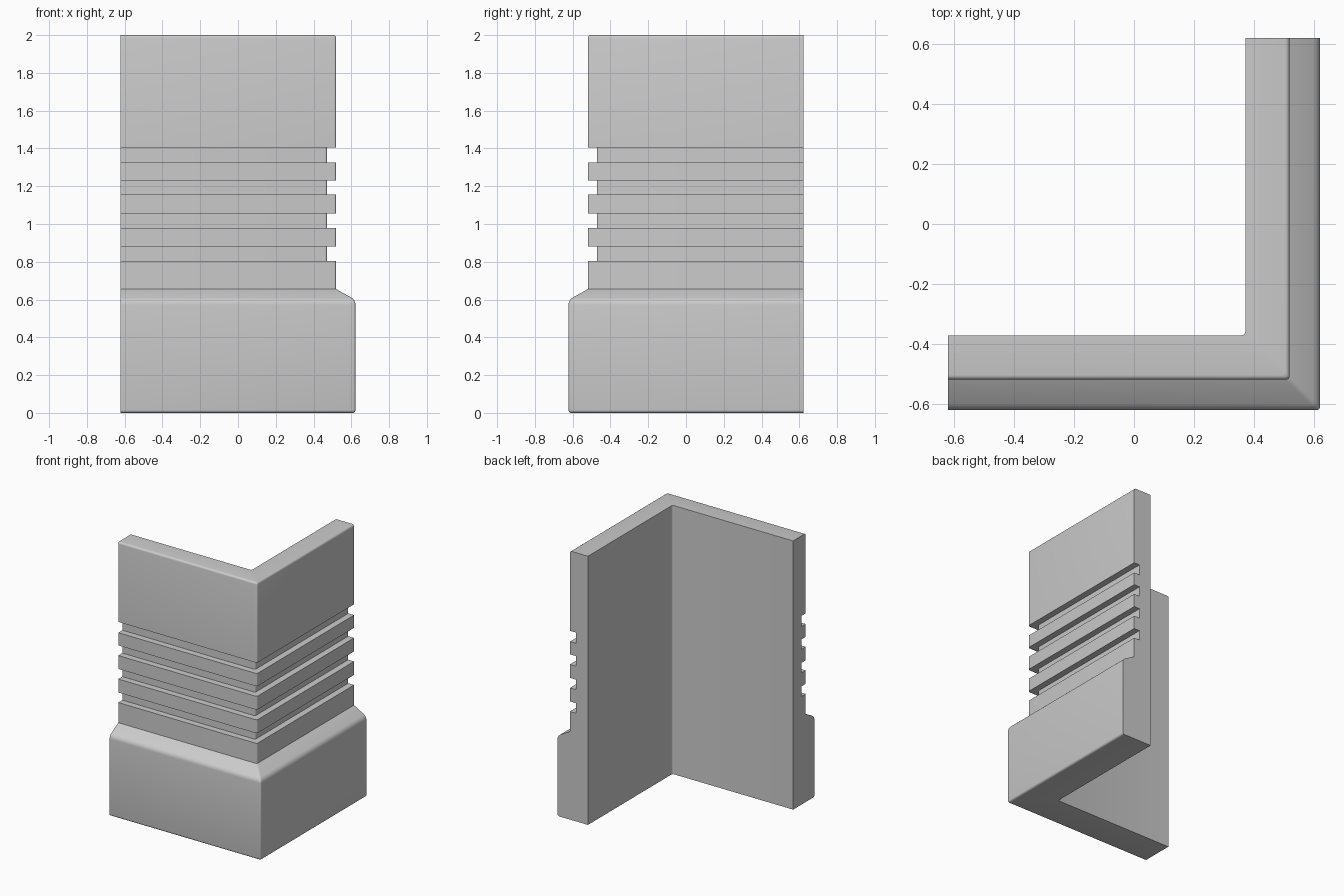
import bpy, bmesh, math

if "Cube" in bpy.data.objects:
    bpy.data.objects.remove(bpy.data.objects["Cube"])

HALF = 0.622                            # half extent of the footprint
INNER, GROOVE, FACE, BASE = 0.372, 0.472, 0.52, HALF
CORNER_R = 0.012                        # small rounding of the vertical corner


def arc(cx, cz, r, a0, a1, n=4):
    """Points of a rounded profile corner."""
    return [(cx + r * math.cos(math.radians(a0 + (a1 - a0) * i / n)),
             cz + r * math.sin(math.radians(a0 + (a1 - a0) * i / n)))
            for i in range(n + 1)]


# Wall cross-section (outward distance, height), from inner bottom to inner top
profile = [(INNER, 0.0)]
profile += arc(BASE - 0.015, 0.015, 0.015, -90, 0)          # bottom edge
profile += arc(BASE - 0.045, 0.572, 0.045, 0, 54)           # plinth shoulder
profile += [(FACE, 0.655)]
for z0, z1 in ((0.805, 0.88), (0.98, 1.055), (1.155, 1.23), (1.325, 1.405)):
    profile += [(FACE, z0), (GROOVE, z0), (GROOVE, z1), (FACE, z1)]
profile += arc(FACE - 0.015, 1.985, 0.015, 0, 90)           # top edge
profile += [(INNER, 2.0)]


def path(d):
    """L-shaped run at outward distance d: front leg, rounded corner, right leg."""
    c = d - CORNER_R
    return [(-HALF, -d)] + arc(c, -c, CORNER_R, -90, 0) + [(d, HALF)]


# Corner trim: sweep the cross-section round the L
bm = bmesh.new()
rows = [[bm.verts.new((x, y, z)) for x, y in path(d)] for d, z in profile]
for i, row in enumerate(rows):
    nxt = rows[(i + 1) % len(rows)]
    for j in range(len(row) - 1):
        bm.faces.new((row[j], row[j + 1], nxt[j + 1], nxt[j]))
for end in (0, -1):
    bm.faces.new([row[end] for row in rows])
bmesh.ops.recalc_face_normals(bm, faces=bm.faces)

mesh = bpy.data.meshes.new("corner_trim")
bm.to_mesh(mesh)
bm.free()
trim = bpy.data.objects.new("corner_trim", mesh)
bpy.context.collection.objects.link(trim)
bpy.context.view_layer.objects.active = trim
trim.select_set(True)
bpy.ops.object.shade_smooth_by_angle(angle=math.radians(30))
